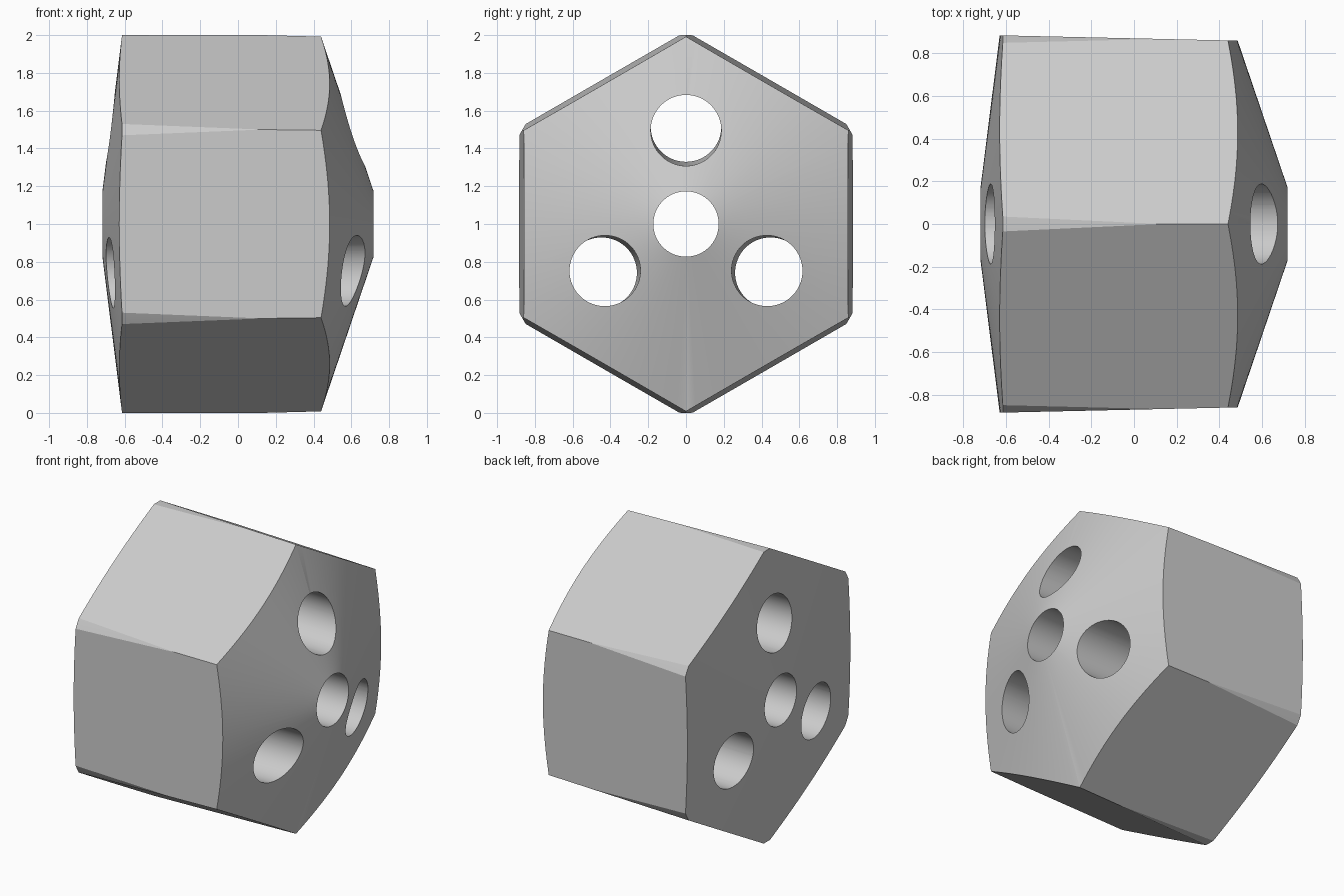
import bpy, bmesh
from math import sin, cos, pi, radians, atan2, hypot
from mathutils import Vector

if "Cube" in bpy.data.objects:
    bpy.data.objects.remove(bpy.data.objects["Cube"], do_unlink=True)

AXIS_Z = 1.0


def make_object(name, bm):
    bmesh.ops.recalc_face_normals(bm, faces=bm.faces)
    mesh = bpy.data.meshes.new(name)
    bm.to_mesh(mesh)
    bm.free()
    obj = bpy.data.objects.new(name, mesh)
    bpy.context.collection.objects.link(obj)
    return obj


def loft(name, rings, sides, capped):
    """Rings of (x, radius) around the long axis; uncapped lofts close on themselves."""
    bm = bmesh.new()
    loops = [[bm.verts.new((x, r * sin(2 * pi * i / sides), AXIS_Z + r * cos(2 * pi * i / sides)))
              for i in range(sides)] for x, r in rings]
    pairs = list(zip(loops, loops[1:]))
    if capped:
        bm.faces.new(loops[0])
        bm.faces.new(loops[-1])
    else:
        pairs.append((loops[-1], loops[0]))
    for a, b in pairs:
        for i in range(sides):
            j = (i + 1) % sides
            bm.faces.new((a[i], a[j], b[j], b[i]))
    return make_object(name, bm)


def tilted_cylinder(name, start, end, radius, sides=64):
    bm = bmesh.new()
    direction = end - start
    rotation = direction.to_track_quat('Z', 'Y').to_matrix().to_4x4()
    rotation.translation = (start + end) / 2
    bmesh.ops.create_cone(bm, cap_ends=True, segments=sides, radius1=radius,
                          radius2=radius, depth=direction.length, matrix=rotation)
    return make_object(name, bm)


def cut(target, cutter, operation):
    cutter.hide_render = True
    mod = target.modifiers.new(operation.title(), 'BOOLEAN')
    mod.operation, mod.object, mod.solver = operation, cutter, 'EXACT'
    bpy.context.view_layer.objects.active = target
    bpy.ops.object.modifier_apply(modifier=mod.name)
    bpy.data.objects.remove(cutter, do_unlink=True)


# Turned body: shallow cone, cylinder, steep cone, and the straight central bore
BORE = 0.173
body = loft("hexagonal_button", [(-0.718, BORE), (-0.614, 1.0), (0.437, 1.0), (0.718, BORE)], 120, False)

# Slightly tapered hexagonal blank trims the turned body
def corner(x):
    apothem = 0.883 - 0.0224 * (x + 0.63)
    return apothem / cos(pi / 6)

cut(body, loft("hexagon_blank", [(x, corner(x)) for x in (-1, 1)], 6, True), 'INTERSECT')

# Three outer holes, leaning slightly outward toward the shallow end
for k in range(3):
    a = 2 * pi * k / 3
    ends = [Vector((x, r * sin(a), AXIS_Z + r * cos(a))) for x, r in ((-1, 0.521), (1, 0.489))]
    cut(body, tilted_cylinder("hole_cutter", *ends, 0.187), 'DIFFERENCE')

# Plain grey material
grey = bpy.data.materials.new("light_grey")
grey.use_nodes = True
colour = (0.6, 0.6, 0.6, 1)
grey.diffuse_color = colour
grey.node_tree.nodes["Principled BSDF"].inputs["Base Color"].default_value = colour
body.data.materials.clear()
body.data.materials.append(grey)
for face in body.data.polygons:
    face.material_index = 0

# Smooth cones and bores, crisp hexagon edges
bpy.ops.object.select_all(action='DESELECT')
body.select_set(True)
bpy.context.view_layer.objects.active = body
bpy.ops.object.shade_smooth_by_angle(angle=radians(25))
